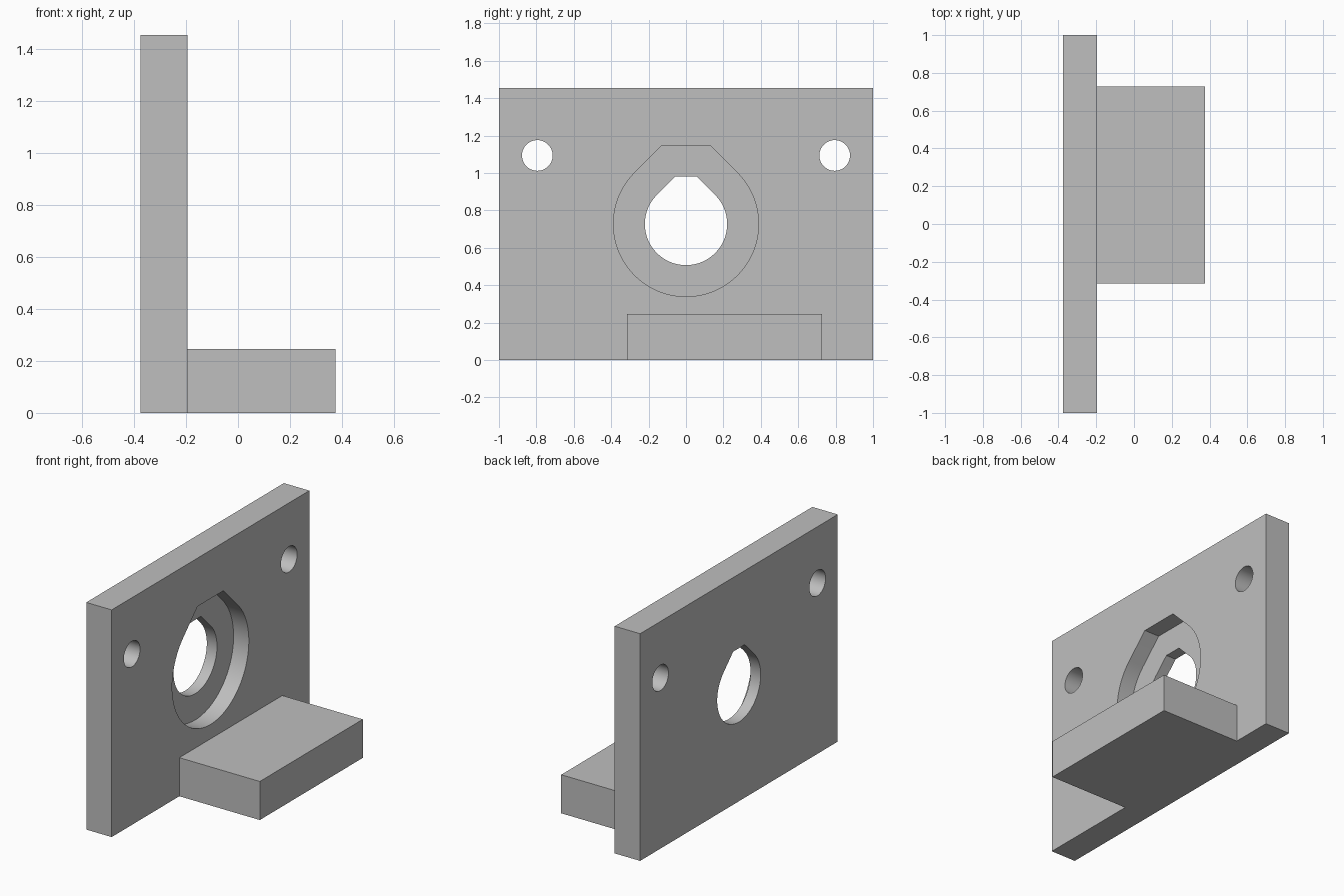
import bpy, bmesh, math

default = bpy.data.objects.get("Cube")
if default:
    bpy.data.objects.remove(default, do_unlink=True)

# Single plain grey
grey = bpy.data.materials.new("grey")
grey.use_nodes = True
colour = (0.52, 0.52, 0.52, 1)
grey.diffuse_color = colour
grey.node_tree.nodes["Principled BSDF"].inputs["Base Color"].default_value = colour

X_BACK, X_FACE, X_FRONT = -0.375, -0.195, 0.375
X_RECESS = X_FACE - 0.108
HEIGHT = 1.455
BORE_Z = HEIGHT / 2


def prism(name, outline, x0, x1):
    """Extrude a (y, z) outline along x."""
    bm = bmesh.new()
    face = bm.faces.new([bm.verts.new((x0, y, z)) for y, z in outline])
    side = bmesh.ops.extrude_face_region(bm, geom=[face])["geom"]
    verts = [v for v in side if isinstance(v, bmesh.types.BMVert)]
    bmesh.ops.translate(bm, verts=verts, vec=(x1 - x0, 0, 0))
    bmesh.ops.recalc_face_normals(bm, faces=bm.faces)
    mesh = bpy.data.meshes.new(name)
    bm.to_mesh(mesh)
    bm.free()
    mesh.materials.append(grey)
    obj = bpy.data.objects.new(name, mesh)
    bpy.context.collection.objects.link(obj)
    return obj


def rect(y0, y1, z0, z1):
    return [(y0, z0), (y1, z0), (y1, z1), (y0, z1)]


def arc(y, z, r, start, end, steps):
    angles = [math.radians(start + (end - start) * i / steps) for i in range(steps + 1)]
    return [(y + r * math.cos(a), z + r * math.sin(a)) for a in angles]


def teardrop(r, top):
    """Circle with 45 degree shoulders, cut flat at the given height above centre."""
    half = r * math.sqrt(2) - top
    return arc(0, BORE_Z, r, 135, 405, 72) + [(half, BORE_Z + top), (-half, BORE_Z + top)]


# Main parts
plate = prism("upright_plate", rect(-1, 1, 0, HEIGHT), X_BACK, X_FACE)
prism("foot_block", rect(-0.315, 0.727, 0, 0.247), X_FACE, X_FRONT)

# Cutters: stepped teardrop bore and two screw holes
cutters = [
    prism("recess_cutter", teardrop(0.388, 0.418), X_RECESS, X_FACE + 0.1),
    prism("bore_cutter", teardrop(0.22, 0.253), X_BACK - 0.1, X_FACE + 0.1),
]
for side in (-1, 1):
    hole = arc(side * 0.795, 1.094, 0.082, 0, 360, 48)[:-1]
    cutters.append(prism("screw_hole_cutter", hole, X_BACK - 0.1, X_FACE + 0.1))

bpy.ops.object.select_all(action="DESELECT")
bpy.context.view_layer.objects.active = plate
plate.select_set(True)
for cutter in cutters:
    cutter.hide_render = True
    mod = plate.modifiers.new("cut", "BOOLEAN")
    mod.operation = "DIFFERENCE"
    mod.solver = "EXACT"
    mod.object = cutter
    bpy.ops.object.modifier_apply(modifier=mod.name)
    bpy.data.objects.remove(cutter, do_unlink=True)

bpy.ops.object.shade_smooth_by_angle(angle=math.radians(30))
